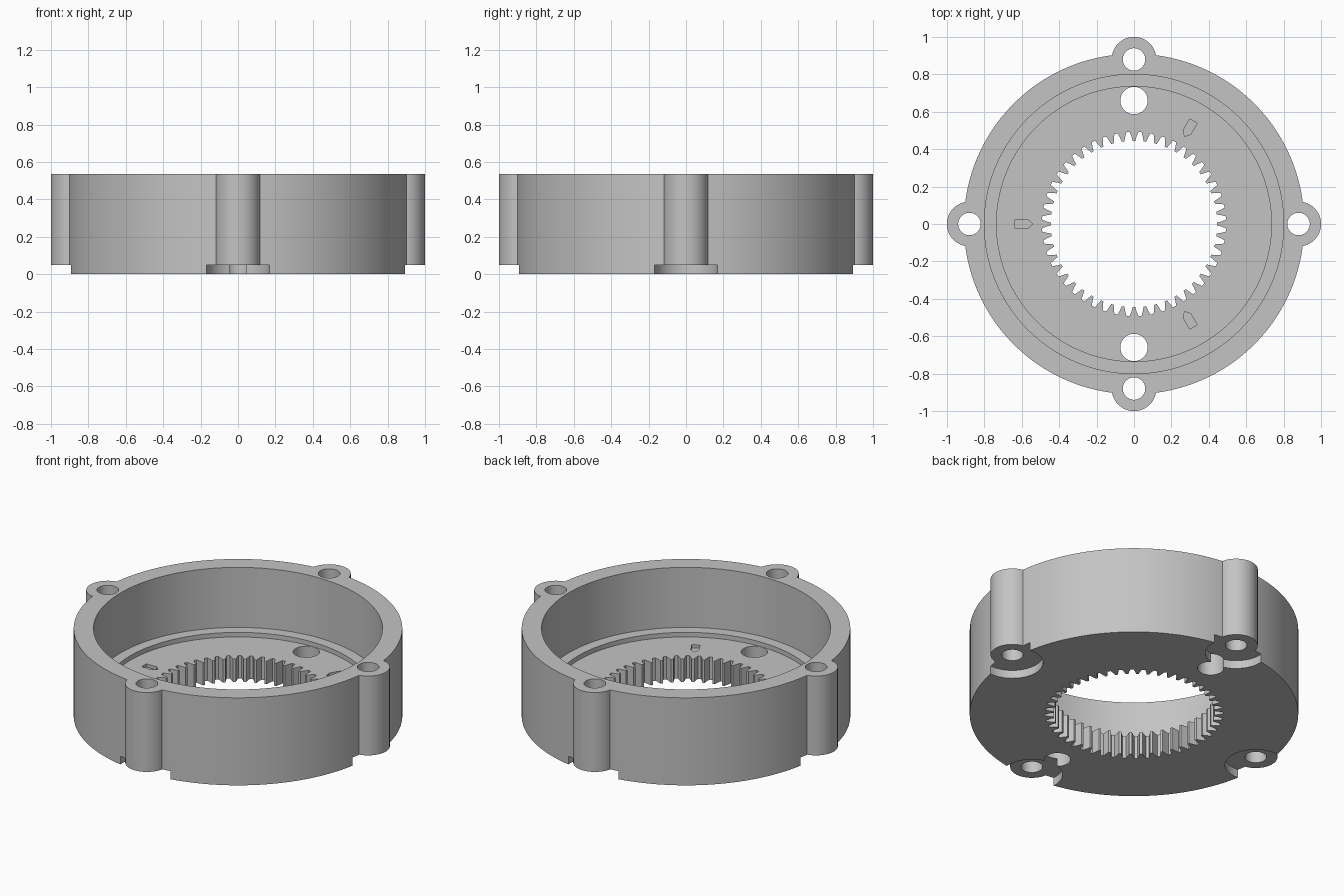
import bpy, bmesh, math
from math import pi, sin, cos

if "Cube" in bpy.data.objects:
    bpy.data.objects.remove(bpy.data.objects["Cube"])

grey = bpy.data.materials.new("light grey")
grey.diffuse_color = (0.55, 0.55, 0.55, 1)
grey.use_nodes = True
grey.node_tree.nodes["Principled BSDF"].inputs["Base Color"].default_value = grey.diffuse_color


def circle(r, cx=0, cy=0, n=64):
    return [(cx + r * cos(2 * pi * i / n), cy + r * sin(2 * pi * i / n)) for i in range(n)]


def prism(name, points, z0, z1):
    """Upright solid with the given outline."""
    bm = bmesh.new()
    base = bm.faces.new([bm.verts.new((x, y, z0)) for x, y in points])
    top = bmesh.ops.extrude_face_region(bm, geom=[base])
    verts = [g for g in top["geom"] if isinstance(g, bmesh.types.BMVert)]
    bmesh.ops.translate(bm, vec=(0, 0, z1 - z0), verts=verts)
    bmesh.ops.recalc_face_normals(bm, faces=bm.faces)
    mesh = bpy.data.meshes.new(name)
    bm.to_mesh(mesh)
    bm.free()
    mesh.materials.append(grey)
    obj = bpy.data.objects.new(name, mesh)
    bpy.context.collection.objects.link(obj)
    return obj


def combine(target, tool, operation):
    """Apply a boolean and discard the helper solid."""
    bpy.context.view_layer.objects.active = target
    mod = target.modifiers.new(operation.lower(), 'BOOLEAN')
    mod.operation, mod.solver, mod.object = operation, 'EXACT', tool
    bpy.ops.object.modifier_apply(modifier=mod.name)
    bpy.data.objects.remove(tool)


def cut(points, z0, z1):
    combine(housing, prism("cutter", points, z0, z1), 'DIFFERENCE')


HEIGHT, LEDGE, FLOOR, RECESS = 0.535, 0.168, 0.14, 0.05
LUG = 0.88
lug_centres = [(LUG, 0), (0, LUG), (-LUG, 0), (0, -LUG)]

# Round housing with four screw lugs
housing = prism("gear_housing", circle(0.91, n=160), 0, HEIGHT)
for x, y in lug_centres:
    combine(housing, prism("lug", circle(0.12, x, y), 0.02, HEIGHT), 'UNION')

# Main cavity and the slightly deeper well inside its ledge
cut(circle(0.80, n=160), LEDGE, 1)
cut(circle(0.735, n=160), FLOOR, 1)

# Underside recess and screw hole at each lug
for x, y in lug_centres:
    cut(circle(0.17, x, y), -0.1, RECESS)
    cut(circle(0.06, x, y, 48), -0.2, 1)

# Two holes through the floor
for y in (-0.66, 0.66):
    cut(circle(0.073, 0, y, 48), -0.2, 0.4)

# Internal ring gear opening: each tooth is (share of pitch, radius)
TEETH = 48
tooth = [(-0.36, 0.492), (-0.23, 0.468), (-0.12, 0.445),
         (0.12, 0.445), (0.23, 0.468), (0.36, 0.492)]
gear = []
for i in range(TEETH):
    for share, r in tooth:
        a = 2 * pi * (i + share) / TEETH
        gear.append((r * cos(a), r * sin(a)))
cut(gear, -0.2, 0.4)

# Three engraved pointers aimed at the centre
pointer = [(0.54, 0), (0.567, -0.023), (0.635, -0.023), (0.635, 0.023), (0.567, 0.023)]
for a in (pi / 3, pi, 5 * pi / 3):
    cut([(x * cos(a) - y * sin(a), x * sin(a) + y * cos(a)) for x, y in pointer],
        FLOOR - 0.02, 0.4)

# Smooth round walls, crisp edges
bpy.ops.object.select_all(action='DESELECT')
housing.select_set(True)
bpy.context.view_layer.objects.active = housing
bpy.ops.object.shade_smooth_by_angle(angle=math.radians(25))
